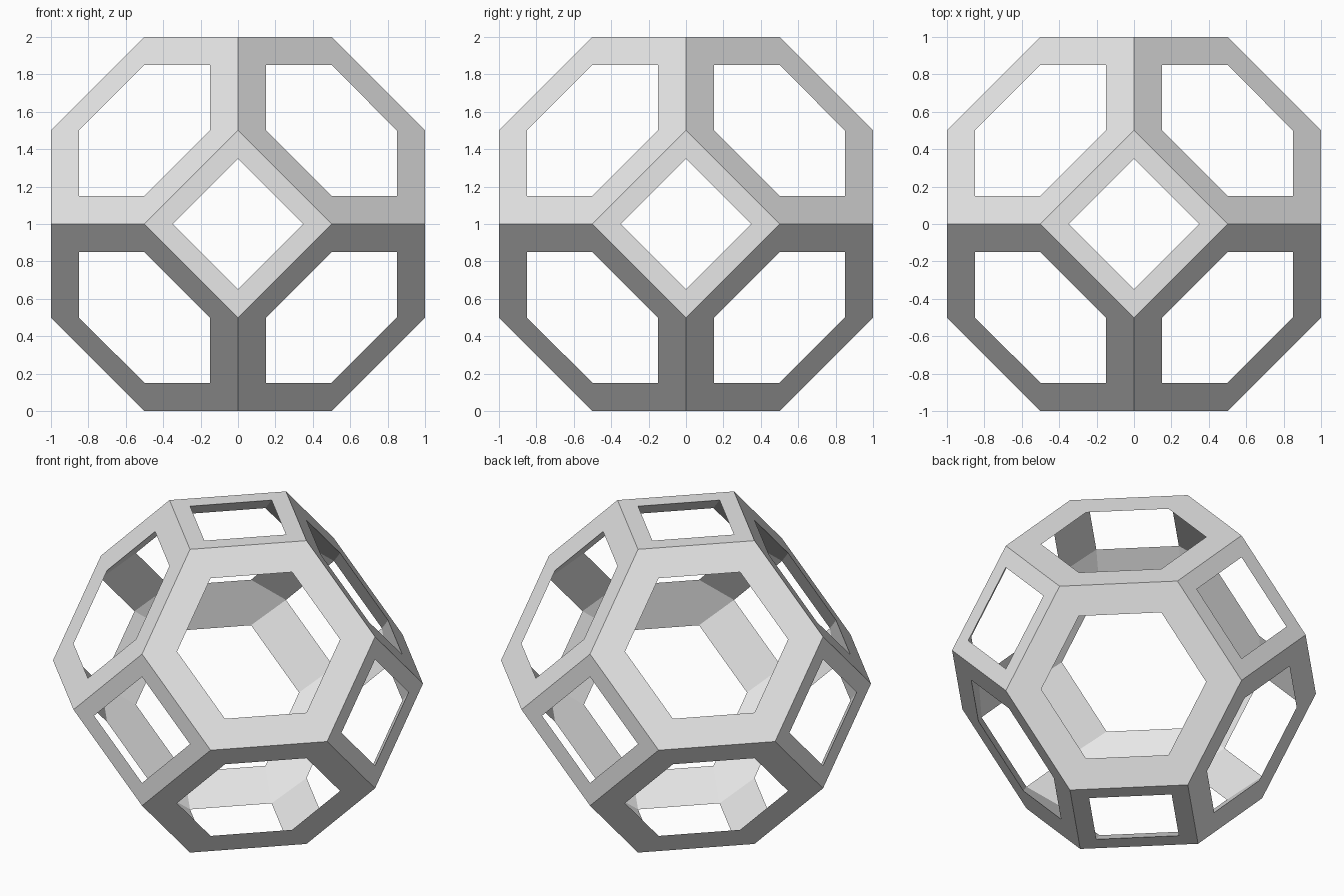
import bpy, bmesh
from itertools import permutations, product
from mathutils import Vector

cube = bpy.data.objects.get("Cube")
if cube:
    bpy.data.objects.remove(cube, do_unlink=True)

WINDOW = 0.7      # window size relative to its face
CENTRE = Vector((0, 0, 1))

# Plain grey material
grey = bpy.data.materials.new("plain grey")
grey.use_nodes = True
colour = (0.8, 0.8, 0.8, 1)
grey.diffuse_color = colour
grey.node_tree.nodes["Principled BSDF"].inputs["Base Color"].default_value = colour

# Truncated octahedron: every arrangement of 0, a half and one, with signs
corners = {tuple(s * c for s, c in zip(signs, order))
           for order in permutations((0.0, 0.5, 1.0))
           for signs in product((-1, 1), repeat=3)}
corners = sorted({tuple(c + 0.0 for c in p) for p in corners})
bm = bmesh.new()
for p in corners:
    bm.verts.new(Vector(p) + CENTRE)
bmesh.ops.convex_hull(bm, input=bm.verts[:])
bmesh.ops.dissolve_limit(bm, angle_limit=0.01, verts=bm.verts[:], edges=bm.edges[:])

solid_faces, solid_edges, solid_verts = bm.faces[:], bm.edges[:], bm.verts[:]
edge_faces = [(e.verts[:], e.link_faces[:]) for e in solid_edges]
vert_faces = [(v, v.link_faces[:]) for v in solid_verts]

# Window corners, pulled towards the middle of each face
window = {}
for f in solid_faces:
    middle = f.calc_center_median()
    for v in f.verts:
        window[f, v] = bm.verts.new(middle.lerp(v.co, WINDOW))

# Outer frame strips around each window
for f in solid_faces:
    ring = f.verts[:]
    for a, b in zip(ring, ring[1:] + ring[:1]):
        bm.faces.new((a, b, window[f, b], window[f, a]))

# Inner side of each bar
for (a, b), (f, g) in edge_faces:
    bm.faces.new((window[f, a], window[f, b], window[g, b], window[g, a]))

# Inner side of each joint
for v, faces in vert_faces:
    bm.faces.new([window[f, v] for f in faces])

bmesh.ops.delete(bm, geom=solid_faces, context='FACES_ONLY')
bmesh.ops.recalc_face_normals(bm, faces=bm.faces[:])

mesh = bpy.data.meshes.new("lattice_frame")
bm.to_mesh(mesh)
bm.free()
mesh.materials.append(grey)
frame = bpy.data.objects.new("lattice_frame", mesh)
bpy.context.collection.objects.link(frame)
